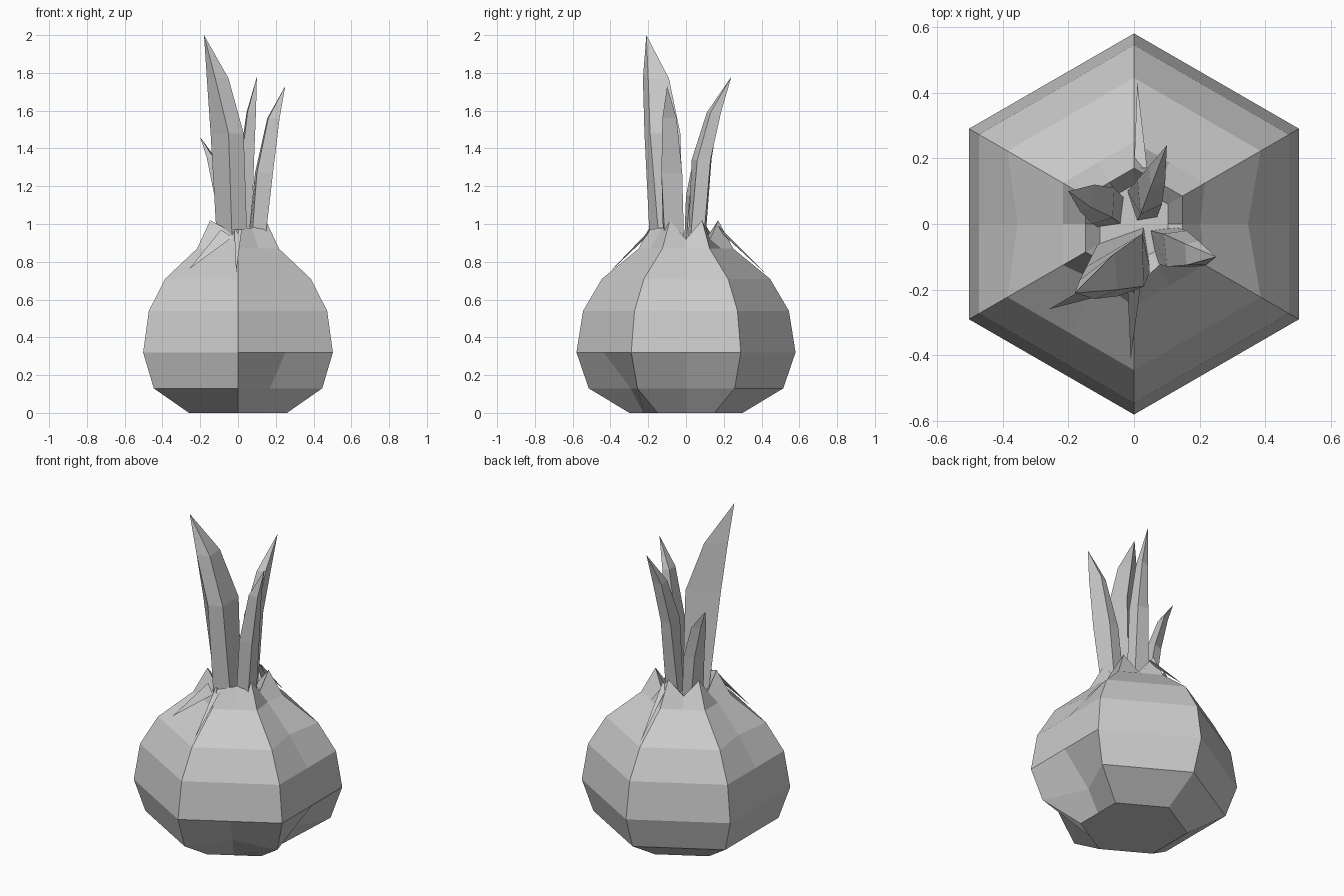
import bpy, bmesh
from math import sin, cos, radians
from mathutils import Vector

if "Cube" in bpy.data.objects:
    bpy.data.objects.remove(bpy.data.objects["Cube"])


def finish(bm, name):
    bmesh.ops.recalc_face_normals(bm, faces=bm.faces)
    me = bpy.data.meshes.new(name)
    bm.to_mesh(me)
    bm.free()
    ob = bpy.data.objects.new(name, me)
    bpy.context.collection.objects.link(ob)
    return ob


def loft(name, rings, tip=None):
    """Skin closed rings of points, ending in a cap or a single tip."""
    bm = bmesh.new()
    vs = [[bm.verts.new(p) for p in r] for r in rings]
    n = len(rings[0])
    for a, b in zip(vs, vs[1:]):
        for i in range(n):
            j = (i + 1) % n
            bm.faces.new((a[i], a[j], b[j], b[i]))
    bm.faces.new(vs[0][::-1])
    if tip:
        t = bm.verts.new(tip)
        for i in range(n):
            bm.faces.new((vs[-1][i], vs[-1][(i + 1) % n], t))
    else:
        bm.faces.new(vs[-1])
    return finish(bm, name)


# Bulb: hexagonal rings with panel midpoints, so torn panels can be dented
profile = [(0.30, 0), (0.515, 0.13), (0.58, 0.32), (0.545, 0.54),
           (0.445, 0.71), (0.25, 0.87), (0.17, 1.02), (0.12, 0.90)]
RIGHT, BACK_RIGHT, LEFT, FRONT_LEFT, FRONT_RIGHT = 11, 1, 5, 7, 9
dents = {(1, RIGHT): 0.74, (1, FRONT_RIGHT): 0.76, (4, RIGHT): 0.90,
         (5, RIGHT): 0.93, (4, LEFT): 0.92, (5, FRONT_LEFT): 0.95}
rings = []
for k, (r, z) in enumerate(profile):
    ring = []
    for i in range(12):
        a = radians(30 + 30 * i)
        mid = i % 2 == 1
        q = r * (cos(radians(30)) if mid else 1) * dents.get((k, i), 1)
        h = z
        if k == 6:                       # jagged crown
            if mid:
                h = 0.98 if i in (FRONT_LEFT, FRONT_RIGHT) else 0.92
            elif i == 8:
                q, h = 0.20, 0.97
        ring.append((q * cos(a), q * sin(a), h))
    rings.append(ring)
loft("bulb", rings)

# Leaves: four-sided sections (x, y pairs per height) running to a point
leaves = {
    "leaf_large": ((-0.18, -0.21, 2.0), [
        (0.88, (-0.11, -0.06), (-0.03, -0.19), (0.05, -0.14), (0.03, -0.01)),
        (1.48, (-0.145, -0.13), (-0.05, -0.22), (0.03, -0.19), (0.025, -0.03)),
        (1.77, (-0.165, -0.17), (-0.12, -0.228), (-0.05, -0.20), (-0.06, -0.09))]),
    "leaf_right": ((0.25, -0.10, 1.73), [
        (0.88, (0.05, -0.02), (0.07, -0.12), (0.14, -0.11), (0.13, -0.01)),
        (1.27, (0.09, -0.03), (0.10, -0.13), (0.185, -0.13), (0.16, -0.02)),
        (1.56, (0.155, -0.06), (0.16, -0.125), (0.22, -0.125), (0.195, -0.05))]),
    "leaf_back": ((0.10, 0.24, 1.78), [
        (0.88, (0.01, 0.01), (0.07, 0.02), (0.07, 0.09), (-0.02, 0.10)),
        (1.34, (0.02, 0.03), (0.085, 0.06), (0.08, 0.13), (0.01, 0.135)),
        (1.59, (0.05, 0.11), (0.095, 0.13), (0.095, 0.185), (0.045, 0.175))]),
    "leaf_small": ((-0.20, 0.10, 1.46), [
        (0.88, (-0.11, -0.01), (-0.04, 0.0), (-0.03, 0.08), (-0.09, 0.08)),
        (1.15, (-0.125, 0.0), (-0.065, 0.02), (-0.06, 0.11), (-0.12, 0.09)),
        (1.35, (-0.165, 0.04), (-0.13, 0.05), (-0.12, 0.12), (-0.165, 0.095))]),
}
for name, (tip, secs) in leaves.items():
    loft(name, [[(x, y, s[0]) for x, y in s[1:]] for s in secs], tip)

# Peeling skin slivers: a thin triangular base at the crown and a low tip
slivers = {
    "front_peel": ((0, -0.19, 0.97), (-0.01, -0.41, 0.74), (0.02, 0, 0)),
    "back_peel": ((0.02, 0.17, 0.99), (0.01, 0.43, 0.73), (0.02, 0, 0)),
    "side_peel": ((-0.06, -0.18, 0.95), (-0.26, -0.26, 0.76), (0.03, -0.02, -0.02)),
}
for name, (top, low, w) in slivers.items():
    c, w = Vector(top), Vector(w)
    out = Vector((low[0], low[1], 0)).normalized() * 0.03
    loft(name, [[c - w, c + w, c + out - Vector((0, 0, 0.05))]], low)
